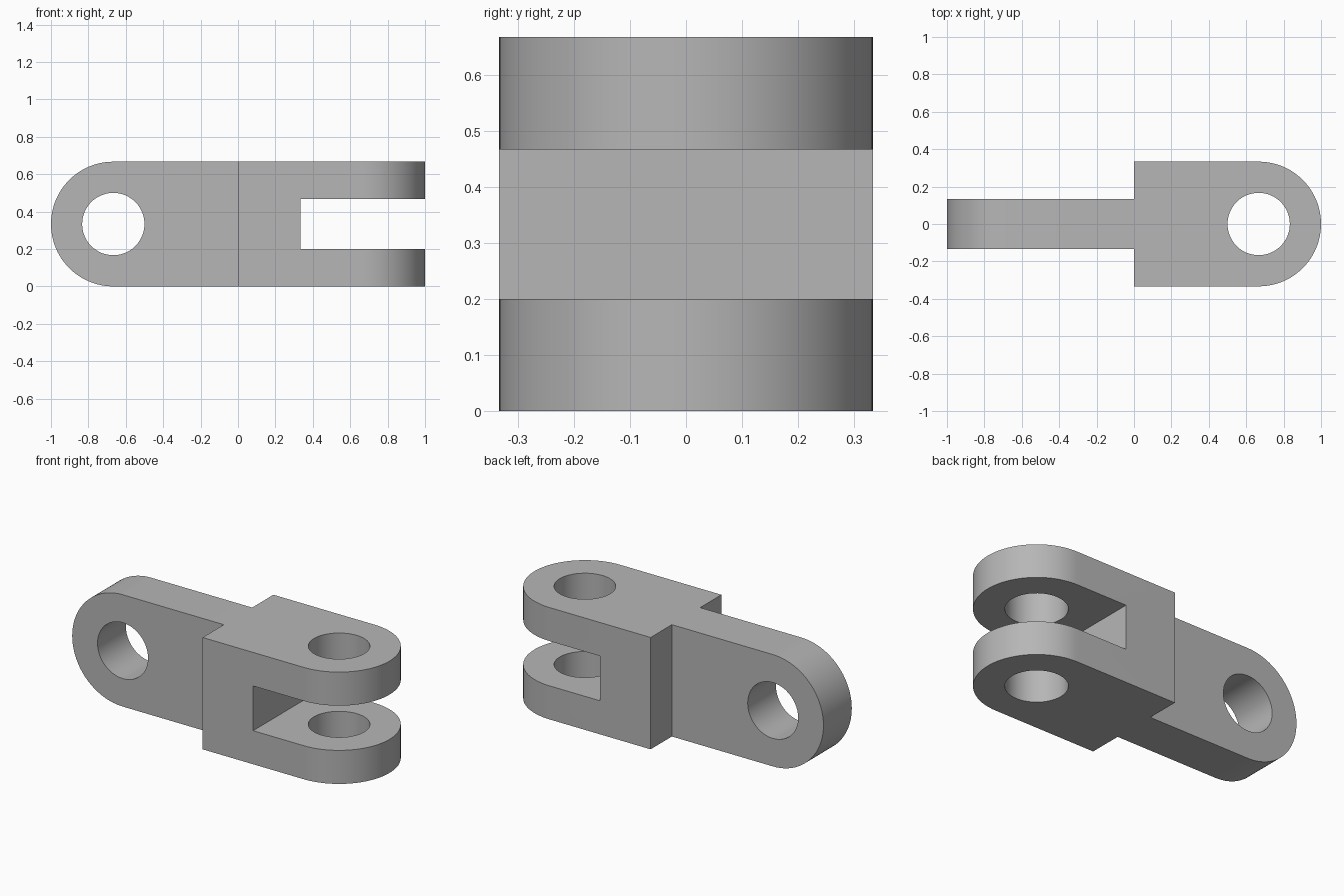
import bpy, bmesh, math
from mathutils import Matrix

if "Cube" in bpy.data.objects:
    bpy.data.objects.remove(bpy.data.objects["Cube"])

R = 1 / 3             # radius of the rounded ends, half the link height
PIN_X = 2 / 3         # distance of each pin hole from the middle
HOLE_R = 1 / 6
TONGUE = 0.8 / 3      # tongue thickness, same as the fork gap
ARC = 48

grey = bpy.data.materials.new("steel grey")
grey.use_nodes = True
colour = (0.47, 0.47, 0.47, 1)
grey.diffuse_color = colour
grey.node_tree.nodes["Principled BSDF"].inputs["Base Color"].default_value = colour

CENTRE = Matrix.Translation((0, 0, R))
# Turns the fork pose into the tongue pose: pointing to -x, lying on its side
TURNED = CENTRE @ Matrix.Rotation(math.pi, 4, 'Z') @ Matrix.Rotation(math.pi / 2, 4, 'X')


def prism(name, outline, height, matrix):
    """Extrude a flat outline symmetrically about its own plane."""
    bm = bmesh.new()
    face = bm.faces.new([bm.verts.new((x, y, -height / 2)) for x, y in outline])
    top = bmesh.ops.extrude_face_region(bm, geom=[face])["geom"]
    bmesh.ops.translate(bm, vec=(0, 0, height),
                        verts=[v for v in top if isinstance(v, bmesh.types.BMVert)])
    bmesh.ops.recalc_face_normals(bm, faces=bm.faces)
    bm.transform(matrix)
    mesh = bpy.data.meshes.new(name)
    bm.to_mesh(mesh)
    bm.free()
    mesh.materials.append(grey)
    obj = bpy.data.objects.new(name, mesh)
    bpy.context.collection.objects.link(obj)
    return obj


def arc(radius, start, sweep, count):
    steps = [start + sweep * i / ARC for i in range(count)]
    return [(PIN_X + radius * math.cos(a), radius * math.sin(a)) for a in steps]


def combine(target, other, operation):
    """Apply a boolean and discard the second solid."""
    mod = target.modifiers.new(operation.lower(), 'BOOLEAN')
    mod.operation, mod.object, mod.solver = operation, other, 'EXACT'
    bpy.context.view_layer.objects.active = target
    bpy.ops.object.modifier_apply(modifier=mod.name)
    bpy.data.objects.remove(other)


# Rounded lug and pin hole outlines shared by both ends
lug = [(0, R), (0, -R)] + arc(R, -math.pi / 2, math.pi, ARC + 1)
hole = arc(HOLE_R, 0, 2 * math.pi, ARC)
slot = [(R, -1), (2, -1), (2, 1), (R, 1)]

# Fork block and tongue merged into one solid
link = prism("fork_and_tongue_link", lug, 2 * R, CENTRE)
combine(link, prism("tongue", lug, TONGUE, TURNED), 'UNION')

# Gap between the fork arms, then both pin holes
combine(link, prism("fork_slot_cutter", slot, TONGUE, CENTRE), 'DIFFERENCE')
combine(link, prism("fork_hole_cutter", hole, 1, CENTRE), 'DIFFERENCE')
combine(link, prism("tongue_hole_cutter", hole, 1, TURNED), 'DIFFERENCE')

# Smooth round surfaces, sharp rims
bpy.ops.object.select_all(action='DESELECT')
link.select_set(True)
bpy.context.view_layer.objects.active = link
bpy.ops.object.shade_smooth_by_angle(angle=math.radians(30))
